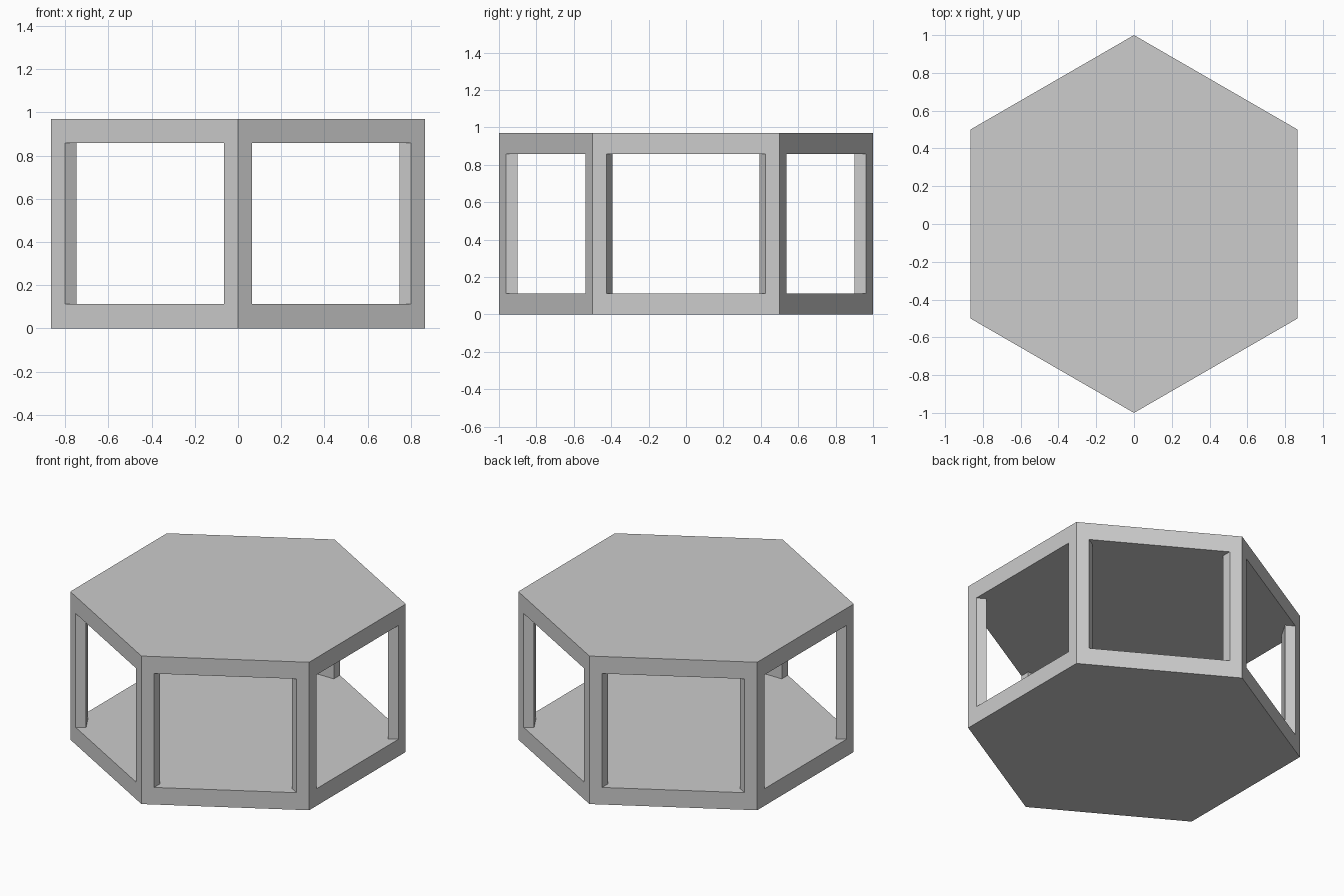
import bpy, bmesh
from math import sin, cos, pi

if "Cube" in bpy.data.objects:
    bpy.data.objects.remove(bpy.data.objects["Cube"])

HEIGHT = 0.97
SLAB = 0.112
INSET = 0.075      # window edge to corner, along each side
POST_BACK = 0.9    # radius of the flat inner side of a post

grey = bpy.data.materials.new("light_grey")
grey.use_nodes = True
colour = (0.604, 0.604, 0.604, 1)
grey.diffuse_color = colour
grey.node_tree.nodes["Principled BSDF"].inputs["Base Color"].default_value = colour


def prism(name, outline, z0, z1):
    """Extrude a flat outline from z0 up to z1."""
    bm = bmesh.new()
    base = bm.faces.new([bm.verts.new((x, y, z0)) for x, y in outline])
    top = bmesh.ops.extrude_face_region(bm, geom=[base], use_keep_orig=True)["geom"]
    bmesh.ops.translate(bm, vec=(0, 0, z1 - z0),
                        verts=[v for v in top if isinstance(v, bmesh.types.BMVert)])
    bmesh.ops.recalc_face_normals(bm, faces=bm.faces)
    mesh = bpy.data.meshes.new(name)
    bm.to_mesh(mesh)
    bm.free()
    mesh.materials.append(grey)
    obj = bpy.data.objects.new(name, mesh)
    bpy.context.collection.objects.link(obj)
    return obj


# Floor and roof slabs
angles = [pi / 2 + i * pi / 3 for i in range(6)]
hexagon = [(cos(a), sin(a)) for a in angles]
prism("floor_slab", hexagon, 0, SLAB)
prism("roof_slab", hexagon, HEIGHT - SLAB, HEIGHT)

# Corner posts: pointed outside, flat inside, with sides parallel to the radius
half = INSET * cos(pi / 6)
shoulder = 1 - INSET * sin(pi / 6)
profile = [(1, 0), (shoulder, half), (POST_BACK, half),
           (POST_BACK, -half), (shoulder, -half)]
for i, a in enumerate(angles):
    post = prism(f"corner_post_{i + 1}", profile, SLAB, HEIGHT - SLAB)
    post.rotation_euler.z = a
